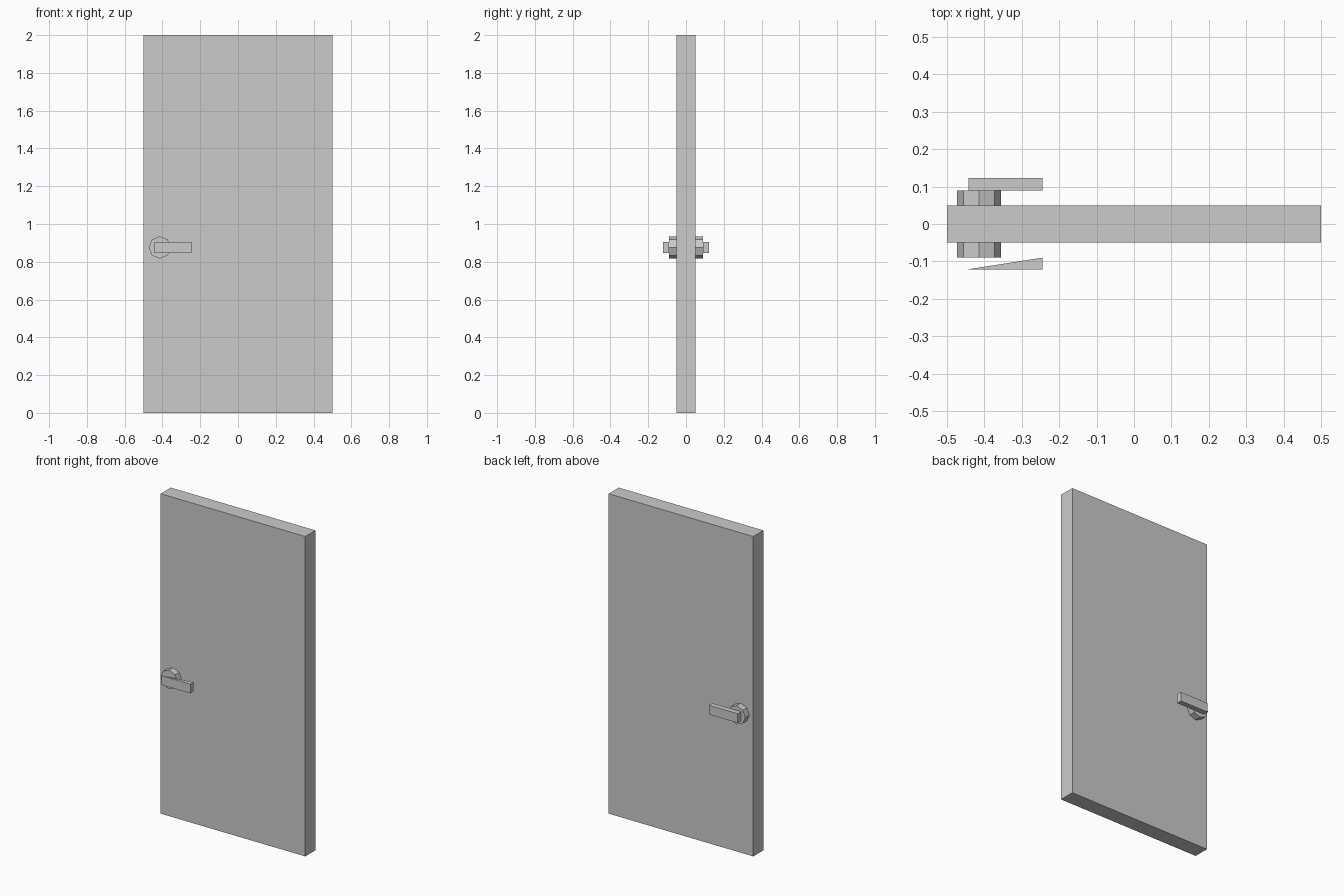
import bpy, bmesh
from math import pi
from mathutils import Matrix

if "Cube" in bpy.data.objects:
    bpy.data.objects.remove(bpy.data.objects["Cube"])


def prism(name, profile, z0, z1):
    """Extrude an xy outline from z0 up to z1."""
    bm = bmesh.new()
    face = bm.faces.new([bm.verts.new((x, y, z0)) for x, y in profile])
    top = bmesh.ops.extrude_face_region(bm, geom=[face])["geom"]
    bmesh.ops.translate(bm, vec=(0, 0, z1 - z0),
                        verts=[v for v in top if isinstance(v, bmesh.types.BMVert)])
    return finish(name, bm)


def finish(name, bm):
    bmesh.ops.recalc_face_normals(bm, faces=bm.faces)
    mesh = bpy.data.meshes.new(name)
    bm.to_mesh(mesh)
    bm.free()
    obj = bpy.data.objects.new(name, mesh)
    bpy.context.collection.objects.link(obj)
    return obj


# Door slab
prism("door_panel", [(-0.5, -0.05), (0.5, -0.05), (0.5, 0.05), (-0.5, 0.05)], 0, 2)

# Octagonal handle mounts on both faces
KX, KZ = -0.414, 0.876
for side, sign in (("front", -1), ("back", 1)):
    bm = bmesh.new()
    bmesh.ops.create_cone(
        bm, cap_ends=True, segments=8, radius1=0.059, radius2=0.059, depth=0.04,
        matrix=Matrix.Translation((KX, sign * 0.07, KZ)) @ Matrix.Rotation(pi / 2, 4, "X"))
    finish(side + "_handle_mount", bm)

# Levers: tapered wedge on the front, plain bar on the back
L, R = -0.443, -0.245
prism("front_lever", [(L, -0.121), (R, -0.121), (R, -0.09)], 0.847, 0.905)
prism("back_lever", [(L, 0.09), (R, 0.09), (R, 0.123), (L, 0.123)], 0.847, 0.905)
